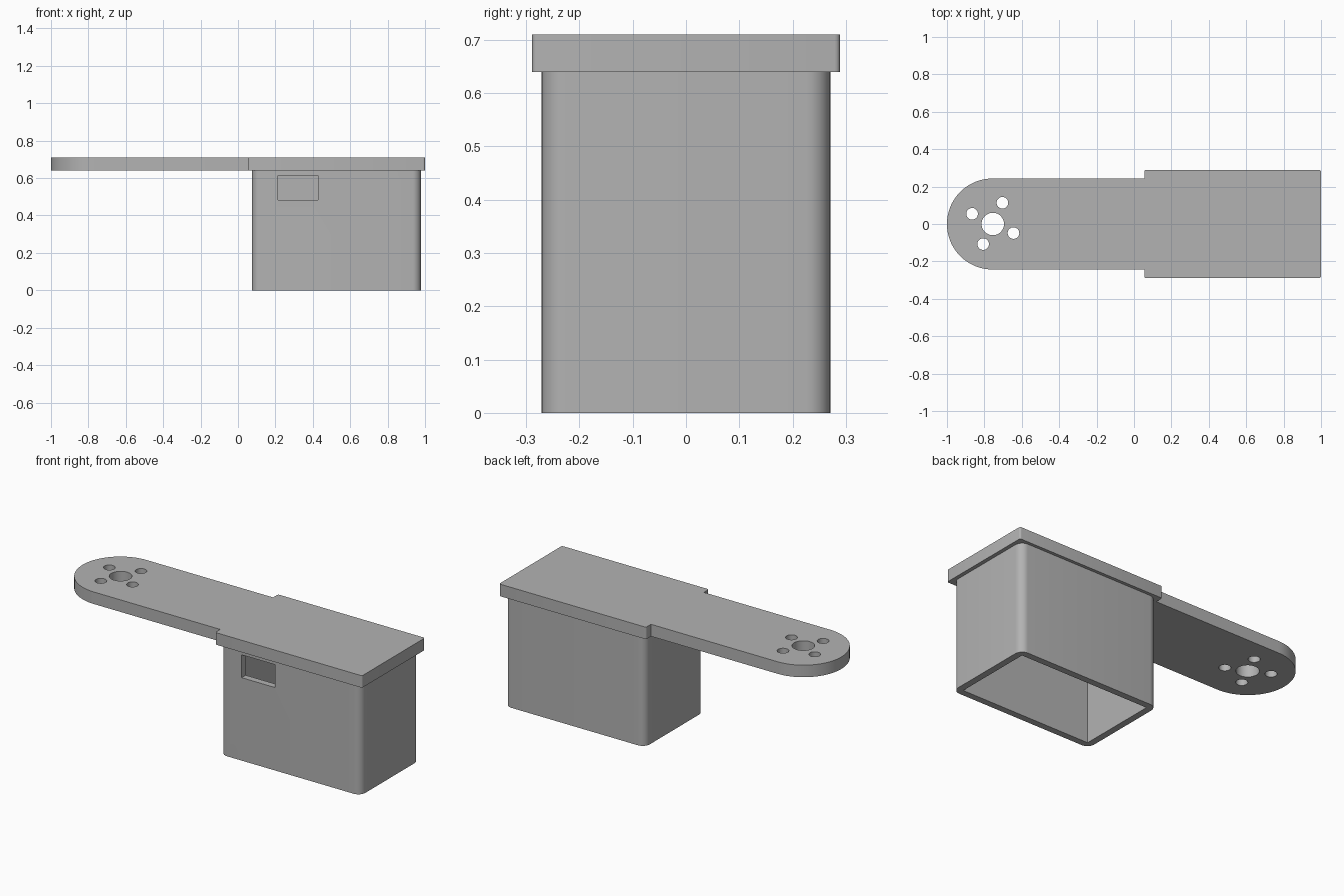
import bpy, bmesh
from math import sin, cos, pi, radians

if "Cube" in bpy.data.objects:
    bpy.data.objects.remove(bpy.data.objects["Cube"])

grey = bpy.data.materials.new("plain grey")
grey.use_nodes = True
colour = (0.45, 0.45, 0.45, 1)
grey.diffuse_color = colour
grey.node_tree.nodes["Principled BSDF"].inputs["Base Color"].default_value = colour


def arc(cx, cy, r, start, end, steps):
    """Points along an arc, angles in degrees."""
    angles = [radians(start + (end - start) * i / steps) for i in range(steps + 1)]
    return [(cx + r * cos(a), cy + r * sin(a)) for a in angles]


def rounded_rect(x0, x1, half, r, steps=8):
    pts = []
    for i, (cx, cy) in enumerate([(x1 - r, half - r), (x0 + r, half - r),
                                  (x0 + r, r - half), (x1 - r, r - half)]):
        pts += arc(cx, cy, r, 90 * i, 90 * i + 90, steps)
    return pts


def prism(name, outline, z0, z1):
    """Extrude a flat outline between two heights."""
    bm = bmesh.new()
    face = bm.faces.new([bm.verts.new((x, y, z0)) for x, y in outline])
    top = bmesh.ops.extrude_face_region(bm, geom=[face])["geom"]
    verts = [v for v in top if isinstance(v, bmesh.types.BMVert)]
    bmesh.ops.translate(bm, verts=verts, vec=(0, 0, z1 - z0))
    bmesh.ops.recalc_face_normals(bm, faces=bm.faces)
    mesh = bpy.data.meshes.new(name)
    bm.to_mesh(mesh)
    bm.free()
    mesh.materials.append(grey)
    obj = bpy.data.objects.new(name, mesh)
    bpy.context.collection.objects.link(obj)
    return obj


def select_only(obj):
    bpy.ops.object.select_all(action='DESELECT')
    obj.select_set(True)
    bpy.context.view_layer.objects.active = obj


def cut(obj, cutter):
    cutter.hide_render = True
    mod = obj.modifiers.new("cut", 'BOOLEAN')
    mod.operation = 'DIFFERENCE'
    mod.solver = 'EXACT'
    mod.object = cutter
    select_only(obj)
    bpy.ops.object.modifier_apply(modifier=mod.name)
    bpy.data.objects.remove(cutter)


plate_bottom, plate_top = 0.64, 0.71
box_left, box_right, box_half, wall = 0.075, 0.978, 0.271, 0.038
arm_half, lid_half, lid_start, fillet = 0.243, 0.289, 0.055, 0.01

# Lid and arm share one outline: half of it, then its mirror image
half = arc(1 - fillet, lid_half - fillet, fillet, 0, 90, 4)
half += arc(lid_start + fillet, lid_half - fillet, fillet, 90, 180, 4)
half += [(lid_start, arm_half)]
half += arc(arm_half - 1, 0, arm_half, 90, 180, 32)
outline = half + [(x, -y) for x, y in reversed(half[:-1])]
plate = prism("lid_and_arm", outline, plate_bottom, plate_top)

# Large hub hole and four screw holes around it
hub = -0.755
holes = [(hub, 0, 0.06)]
for i in range(4):
    a = radians(65 + 90 * i)
    holes.append((hub + 0.122 * cos(a), 0.003 + 0.122 * sin(a), 0.031))
for x, y, r in holes:
    cut(plate, prism("hole_cutter", arc(x, y, r, 0, 360, 40)[:-1], 0.5, 0.8))

# Box, open underneath
box = prism("box", rounded_rect(box_left, box_right, box_half, 0.045), 0, plate_bottom)
x0, x1, y = box_left + wall, box_right - wall, box_half - wall
cut(box, prism("cavity_cutter", [(x0, -y), (x1, -y), (x1, y), (x0, y)], -0.1, 0.75))

# Cable window in the front wall
window = [(0.213, -0.4), (0.428, -0.4), (0.428, -0.15), (0.213, -0.15)]
cut(box, prism("window_cutter", window, 0.482, 0.615))

for obj in (plate, box):
    select_only(obj)
    bpy.ops.object.shade_smooth_by_angle(angle=radians(35))
